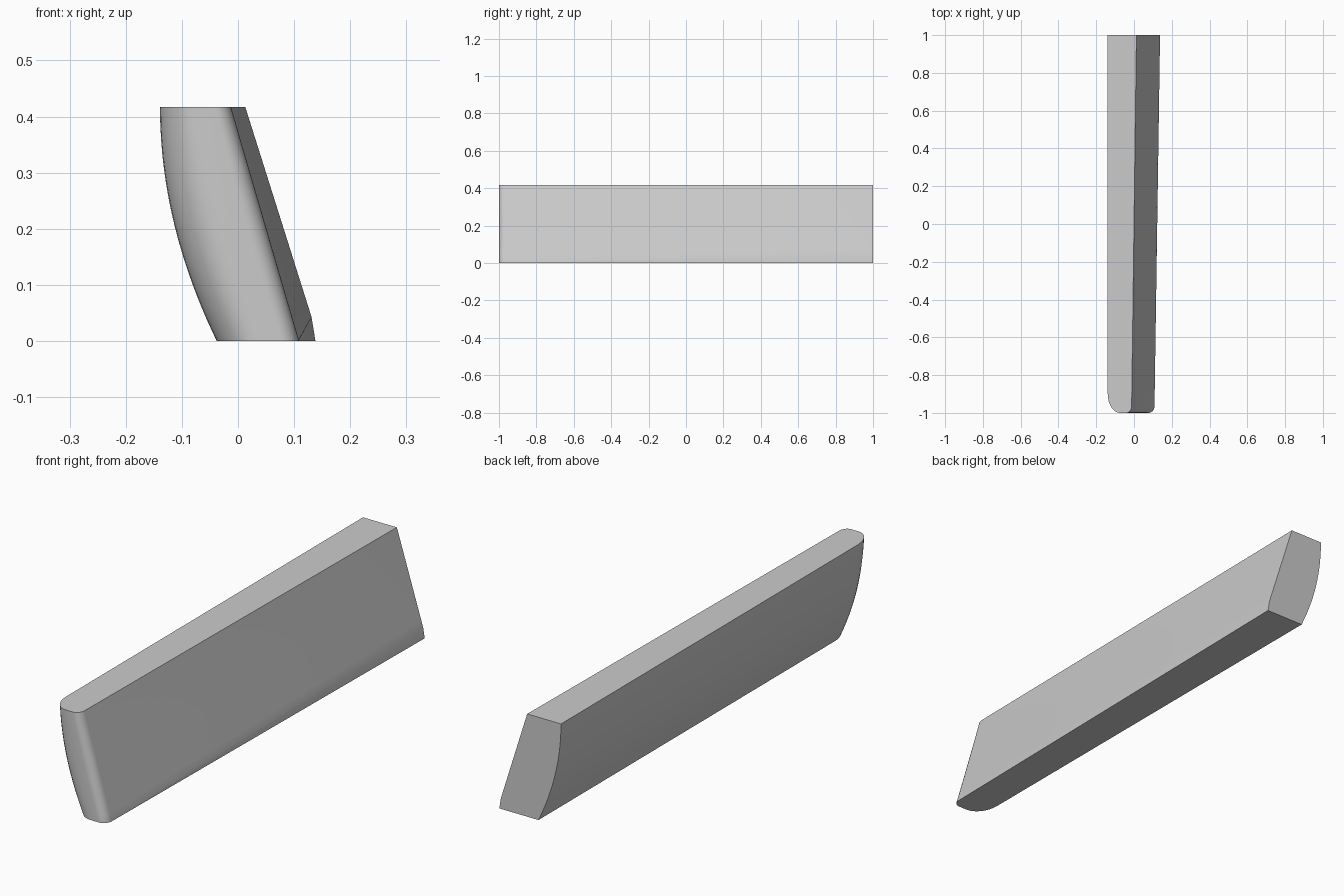
import bpy, bmesh
from math import sin, cos, pi

if "Cube" in bpy.data.objects:
    bpy.data.objects.remove(bpy.data.objects["Cube"])

H = 0.417

def left_x(z):
    # bowed side
    return -0.139 + 0.101 * ((H - z) / H) ** 2

def crease_z(y):
    # slanted crease low on the flat side, fading out toward the front
    return 0.001 + 0.021 * (y + 1)

def right_x(y, z):
    # leaning flat side with a small steeper strip below the crease
    t = (y + 1) / 2
    c = crease_z(y)
    base, crease, top = 0.108 + 0.030 * t, 0.108 + 0.023 * t, -0.013 + 0.026 * t
    if z <= c:
        return base + (crease - base) * z / c
    return crease + (top - crease) * (z - c) / (H - c)

# Plan outline as (fraction across width, y), with a rounded front end
N = 8
outline = [(0, 1)]
for i in range(N + 1):
    a = pi / 2 * i / N
    outline.append((0.52 * (1 - cos(a)), -0.9 - 0.1 * sin(a)))
for i in range(N + 1):
    a = pi / 2 * i / N
    outline.append((0.78 + 0.22 * sin(a), -0.965 - 0.035 * cos(a)))
outline.append((1, 1))

# Stack of outlines from the base to the top
bm = bmesh.new()
LEVELS = 14
rings = []
for k in range(-1, LEVELS + 1):
    ring = []
    for u, y in outline:
        c = crease_z(y)
        z = 0 if k < 0 else c + (H - c) * k / LEVELS
        xl, xr = left_x(z), right_x(y, z)
        ring.append(bm.verts.new((xl + (xr - xl) * u, y, z)))
    rings.append(ring)
for a, b in zip(rings, rings[1:]):
    for i in range(len(outline)):
        j = (i + 1) % len(outline)
        bm.faces.new((a[i], a[j], b[j], b[i]))
bm.faces.new(rings[0][::-1])
bm.faces.new(rings[-1])
bmesh.ops.recalc_face_normals(bm, faces=bm.faces)

mesh = bpy.data.meshes.new("curved_bar")
bm.to_mesh(mesh)
bm.free()
bar = bpy.data.objects.new("curved_bar", mesh)
bpy.context.collection.objects.link(bar)
bpy.context.view_layer.objects.active = bar
bar.select_set(True)
bpy.ops.object.shade_smooth_by_angle(angle=0.5)
